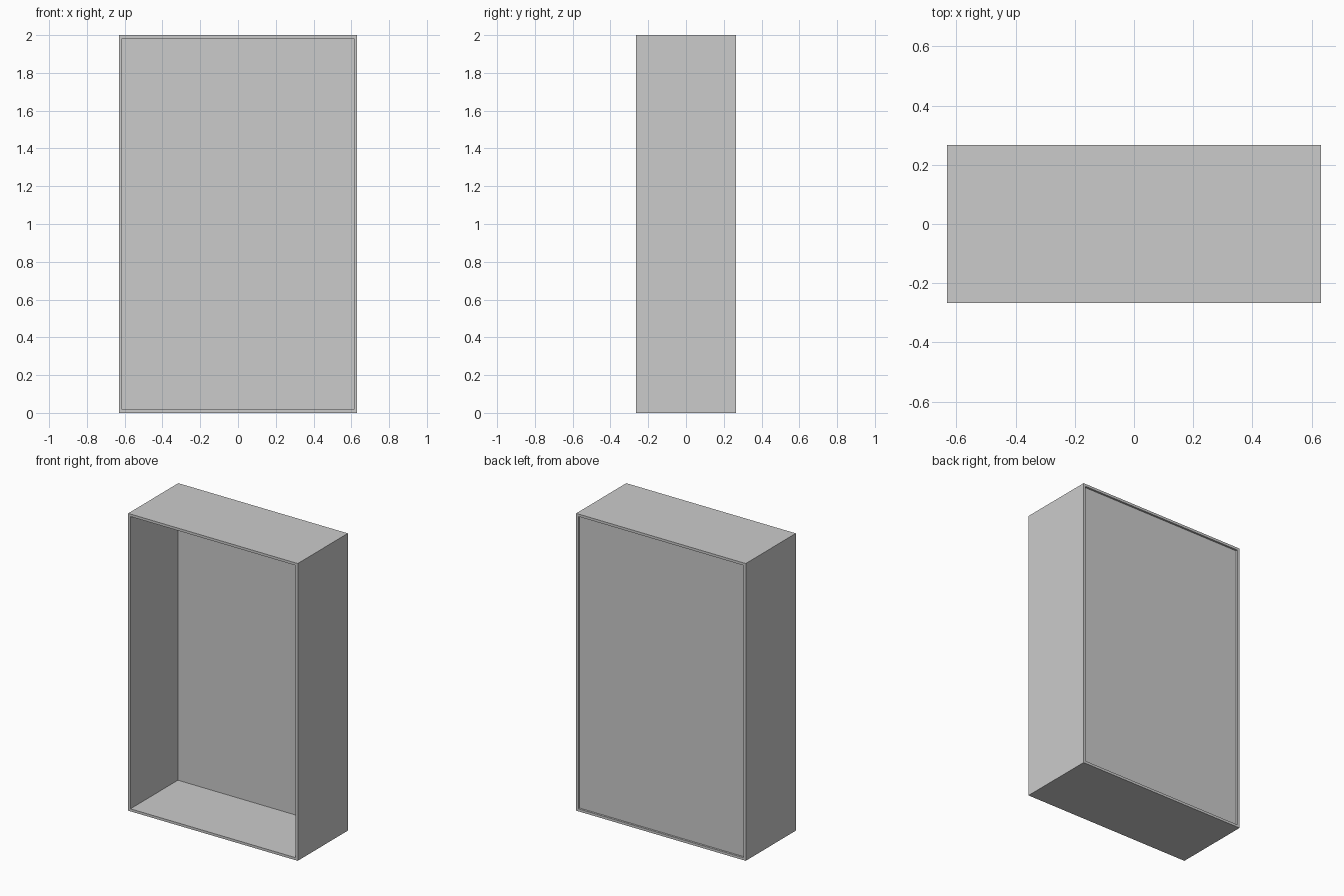
import bpy, bmesh

if "Cube" in bpy.data.objects:
    bpy.data.objects.remove(bpy.data.objects["Cube"])

W, D, H = 1.262, 0.532, 2.0   # overall size
T = 0.017                     # board thickness


def rect(bm, hw, z0, z1, y):
    return [bm.verts.new((x, y, z)) for x, z in
            ((-hw, z0), (hw, z0), (hw, z1), (-hw, z1))]


def finish(bm, name):
    bmesh.ops.recalc_face_normals(bm, faces=bm.faces)
    mesh = bpy.data.meshes.new(name)
    bm.to_mesh(mesh)
    bm.free()
    obj = bpy.data.objects.new(name, mesh)
    bpy.context.collection.objects.link(obj)
    return obj


# Cabinet frame: rectangular tube, open to front and back
bm = bmesh.new()
loops = [rect(bm, W / 2, 0, H, -D / 2),
         rect(bm, W / 2 - T, T, H - T, -D / 2),
         rect(bm, W / 2 - T, T, H - T, D / 2),
         rect(bm, W / 2, 0, H, D / 2)]
for k in range(4):
    a, b = loops[k], loops[(k + 1) % 4]
    for i in range(4):
        j = (i + 1) % 4
        bm.faces.new((a[i], a[j], b[j], b[i]))
finish(bm, "cabinet_frame")

# Back panel, slightly recessed from the rear edge
bm = bmesh.new()
front = rect(bm, W / 2 - T, T, H - T, 0.238)
back = rect(bm, W / 2 - T, T, H - T, 0.253)
bm.faces.new(front)
bm.faces.new(back)
for i in range(4):
    j = (i + 1) % 4
    bm.faces.new((front[i], front[j], back[j], back[i]))
finish(bm, "back_panel")
